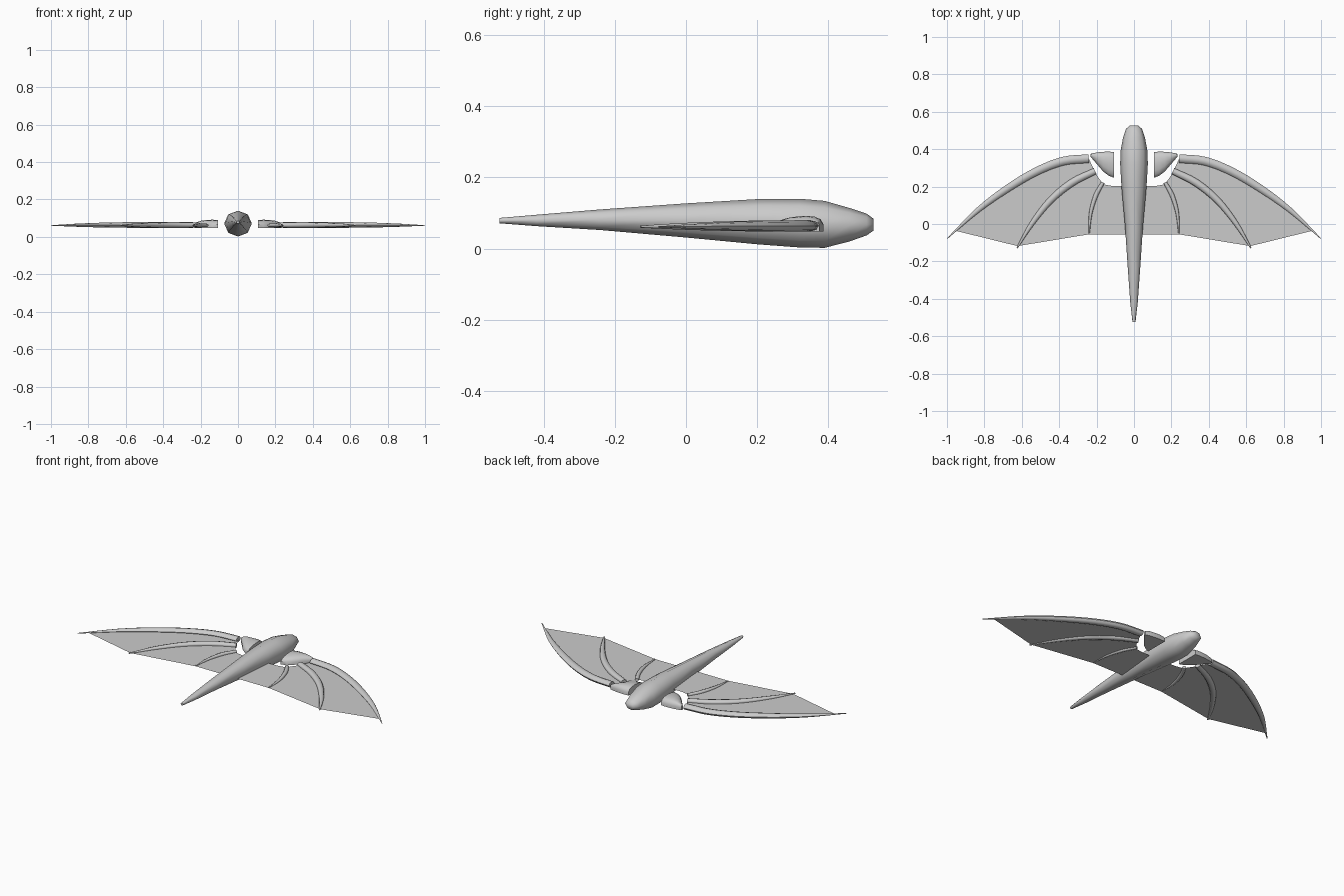
import bpy, bmesh, math
from mathutils import Vector

if "Cube" in bpy.data.objects:
    bpy.data.objects.remove(bpy.data.objects["Cube"])


def make_object(name, verts, faces, angle=60, mirror=True, fix_normals=True):
    mesh = bpy.data.meshes.new(name)
    bm = bmesh.new()
    vs = [bm.verts.new(v) for v in verts]
    for f in faces:
        bm.faces.new([vs[i] for i in f])
    if fix_normals:
        bmesh.ops.recalc_face_normals(bm, faces=bm.faces)
    bm.to_mesh(mesh)
    bm.free()
    ob = bpy.data.objects.new(name, mesh)
    bpy.context.collection.objects.link(ob)
    if mirror:
        mod = ob.modifiers.new("mirror", 'MIRROR')
        mod.merge_threshold = 0.0005
    if angle:
        bpy.ops.object.select_all(action='DESELECT')
        bpy.context.view_layer.objects.active = ob
        ob.select_set(True)
        bpy.ops.object.shade_smooth_by_angle(angle=math.radians(angle))
    return ob


def loft(name, rings, **kw):
    n = len(rings[0])
    faces = [tuple(range(n)), tuple(range((len(rings) - 1) * n, len(rings) * n))]
    for r in range(len(rings) - 1):
        for i in range(n):
            j = (i + 1) % n
            faces.append((r * n + i, r * n + j, (r + 1) * n + j, (r + 1) * n + i))
    return make_object(name, [v for ring in rings for v in ring], faces, **kw)


def smooth_path(pts, steps=4):
    # Catmull-Rom curve through 2D points
    p = [Vector(q) for q in pts]
    p = [2 * p[0] - p[1]] + p + [2 * p[-1] - p[-2]]
    out = []
    for a, b, c, d in zip(p, p[1:], p[2:], p[3:]):
        for s in range(steps):
            t = s / steps
            out.append(0.5 * (2 * b + (c - a) * t + (2 * a - 5 * b + 4 * c - d) * t * t
                              + (3 * b - a - 3 * c + d) * t ** 3))
    return out + [p[-2]]


def rib(name, pts, widths, height, z):
    # tapering flattened tube following a curved path in the wing plane
    path = smooth_path(pts)
    wid = [w.x for w in smooth_path([(w, 0) for w in widths])]
    rings = []
    for i, c in enumerate(path):
        d = (path[min(i + 1, len(path) - 1)] - path[max(i - 1, 0)]).normalized()
        side = Vector((-d.y, d.x))
        k = wid[i] / widths[0]
        ring = []
        for s in range(8):
            a = math.tau * s / 8
            q = c + side * wid[i] * math.cos(a)
            ring.append((q.x, q.y, 0.061 + (z - 0.061) * k + height * k * math.sin(a)))
        rings.append(ring)
    return loft(name, rings)


# Body: eight-sided tapered fuselage (y, half width, bottom z, top z)
stations = [(-0.525, 0.008, 0.071, 0.086), (-0.42, 0.02, 0.063, 0.095),
            (-0.24, 0.033, 0.052, 0.110), (0.0, 0.049, 0.031, 0.127),
            (0.2, 0.067, 0.012, 0.139), (0.32, 0.074, 0.003, 0.140),
            (0.39, 0.072, 0.002, 0.134), (0.46, 0.059, 0.020, 0.114),
            (0.508, 0.043, 0.037, 0.098), (0.527, 0.023, 0.050, 0.084)]
rings = []
for y, w, lo, hi in stations:
    rings.append([(w * math.cos(math.tau * i / 8), y,
                   (lo + hi) / 2 + (hi - lo) / 2 * math.sin(math.tau * i / 8))
                  for i in range(8)])
loft("body", rings, mirror=False)

# Shoulder block beside the body (x, rear y, front y, top z)
rings = []
for x, y0, y1, top in [(0.107, 0.247, 0.385, 0.090), (0.135, 0.258, 0.387, 0.092),
                       (0.165, 0.281, 0.386, 0.091), (0.195, 0.316, 0.383, 0.087),
                       (0.218, 0.343, 0.379, 0.080), (0.233, 0.360, 0.375, 0.074)]:
    h = top - 0.048
    prof = [(0, 0), (1, 0), (1, 0.45), (0.93, 0.78), (0.78, 0.96), (0.55, 1),
            (0.28, 0.9), (0.1, 0.72), (0, 0.45)]
    rings.append([(x, y0 + (y1 - y0) * u, 0.048 + h * v) for u, v in prof])
loft("wing_shoulder", rings, angle=40)

# Wing ribs
spar = [(0.242, 0.350), (0.38, 0.336), (0.52, 0.282), (0.67, 0.194),
        (0.83, 0.078), (0.998, -0.077)]
rib("leading_spar", spar, [0.023, 0.023, 0.022, 0.020, 0.014, 0.002], 0.016, 0.064)
rib("middle_rib", [(0.208, 0.283), (0.33, 0.222), (0.445, 0.128), (0.545, 0.003), (0.625, -0.128)],
    [0.017, 0.020, 0.018, 0.013, 0.004], 0.013, 0.063)
rib("inner_rib", [(0.166, 0.222), (0.205, 0.15), (0.232, 0.055), (0.24, -0.052)],
    [0.010, 0.012, 0.009, 0.003], 0.009, 0.062)

# Wing membrane: thin single sheet
outline = [(0, -0.055), (0.24, -0.055), (0.622, -0.118), (0.955, -0.036)]
outline += [tuple(p) for p in reversed(smooth_path(spar)[:-1])]
outline += [(0.215, 0.293), (0.197, 0.258), (0.165, 0.212), (0.12, 0.204), (0, 0.2)]
make_object("wing_membrane", [(x, y, 0.060) for x, y in outline],
            [tuple(range(len(outline)))], angle=0, fix_normals=False)
